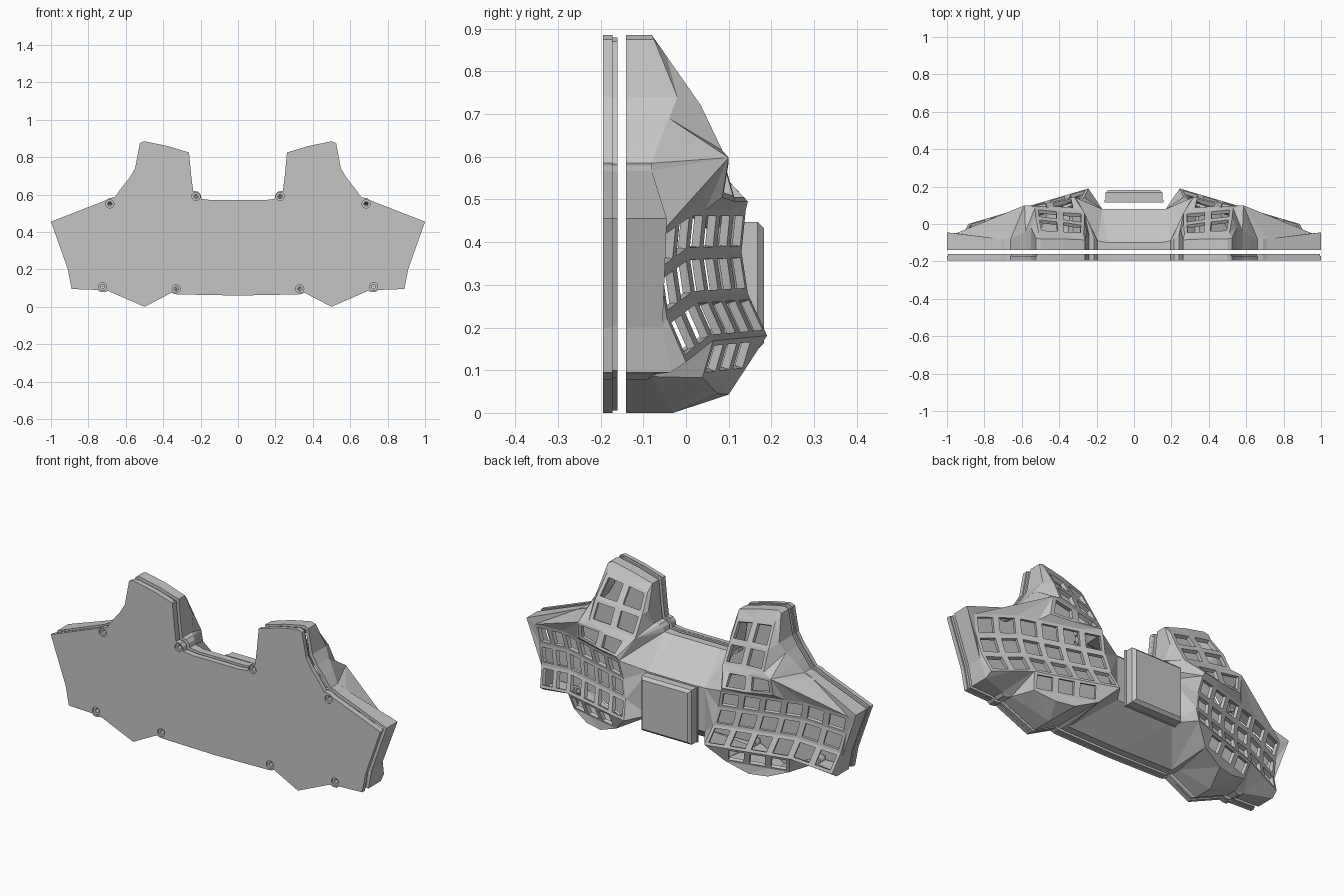
import bpy, bmesh, math
from mathutils import Vector
from mathutils.geometry import delaunay_2d_cdt, intersect_point_tri_2d

if "Cube" in bpy.data.objects:
    bpy.data.objects.remove(bpy.data.objects["Cube"])

grey = bpy.data.materials.new("plain grey")
grey.use_nodes = True
COLOUR = (0.56, 0.56, 0.56, 1)
grey.diffuse_color = COLOUR
grey.node_tree.nodes["Principled BSDF"].inputs["Base Color"].default_value = COLOUR

# Half outline as (x, z, rim height y), from the top middle round to the bottom
OUTLINE = [(0, .57, -.1), (.14, .57, -.1), (.195, .577, -.09), (.2, .6, -.09),
           (.215, .616, -.08), (.24, .62, -.06), (.25, .7, -.03), (.262, .825, -.085),
           (.38, .86, -.08), (.5, .885, -.08), (.525, .875, -.075), (.55, .74, -.02),
           (.58, .69, -.04), (.62, .64, -.06), (.66, .585, -.08), (.69, .58, -.08),
           (.712, .567, -.08), (1, .455, -.045), (.91, .2, -.055), (.89, .095, -.035),
           (.75, .09, -.08), (.735, .078, -.09), (.715, .078, -.09), (.695, .085, -.08),
           (.5, .0, -.03), (.355, .075, -.09), (.34, .068, -.1), (.32, .066, -.1),
           (0, .06, -.1)]
SCREWS = [(.225, .59), (.685, .55), (.725, .108), (.33, .096)]


def finish(bm, name):
    me = bpy.data.meshes.new(name)
    bm.to_mesh(me)
    bm.free()
    me.materials.append(grey)
    ob = bpy.data.objects.new(name, me)
    bpy.context.collection.objects.link(ob)
    return ob


def mirror(ob):
    m = ob.modifiers.new("mirror", "MIRROR")
    m.use_clip = True
    m.merge_threshold = 0.0005


def fill(loops, holes):
    """Triangulate closed loops of (x, z, y) points, leaving the holes open."""
    pts, edges = [], []
    for loop in loops + holes:
        base = len(pts)
        pts += loop
        edges += [(base + i, base + (i + 1) % len(loop)) for i in range(len(loop))]
    verts, _, faces, orig, _, _ = delaunay_2d_cdt(
        [Vector(p[:2]) for p in pts], edges, [], 1, 1e-5)
    bm = bmesh.new()
    vs = [bm.verts.new((v.x, pts[o[0]][2] if o else 0, v.y)) for v, o in zip(verts, orig)]

    def in_hole(c):
        for h in holes:
            for i in range(1, len(h) - 1):
                if intersect_point_tri_2d(c, h[0][:2], h[i][:2], h[i + 1][:2]):
                    return True
        return False

    for f in faces:
        c = sum((verts[i] for i in f), Vector((0, 0))) / len(f)
        if not in_hole(c):
            bm.faces.new([vs[i] for i in f])
    bmesh.ops.delete(bm, geom=[v for v in bm.verts if not v.link_faces], context="VERTS")
    bm.normal_update()
    for f in bm.faces:
        if f.normal.y < 0:
            f.normal_flip()
    return bm


def circle(x, z, r, y, n=16):
    return [(x + r * math.cos(i * math.tau / n), z + r * math.sin(i * math.tau / n), y)
            for i in range(n)]


# Main key field: six splayed columns on a concave slope, the outer pair turned down
DIP = [.01, 0, .015, .06, .035]


def key_point(u, v):
    row = 3.85 if v == 4 else v
    return (.31 + .107 * u - .022 * row,
            .475 - .022 * max(0, u - 4) - row * (.098 + .001 * u),
            .13 - .19 * u / 6 + DIP[v])


cells = []
for v in range(4):
    for u in range(6):
        if v < 3 or 1 <= u <= 3:
            cells.append([key_point(u, v), key_point(u + 1, v),
                          key_point(u + 1, v + 1), key_point(u, v + 1)])

# Thumb field: two by two keys, then a separate turned pair above the main field
thumb = [[(.27, .79, -.055), (.39, .815, -.05), (.51, .835, -.045)],
         [(.265, .685, .0), (.395, .705, .02), (.525, .72, .035)],
         [(.265, .58, .06), (.395, .6, .07), (.53, .615, .085)]]
pair = [[(.305, .565, .08), (.445, .582, .09), (.585, .598, .1)],
        [(.32, .495, .145), (.455, .495, .115), (.59, .505, .085)]]
for grid in (thumb, pair):
    for top, low in zip(grid, grid[1:]):
        for i in range(2):
            cells.append([top[i], top[i + 1], low[i + 1], low[i]])

# Plain faces: ridge from the turned pair to the outer corner, and rounded underside
ridge = [pair[0][2], key_point(6, 0), key_point(5, 0), key_point(4, 0),
         key_point(3, 0), pair[1][2]]
underside = [key_point(u, 4) for u in range(1, 5)] + [(.55, .045, .075), (.45, .043, .1)]


def socket(cell):
    """Square opening inside one key cell."""
    mid = [sum(p[k] for p in cell) / 4 for k in range(3)]
    return [tuple(mid[k] + (p[k] - mid[k]) * .72 for k in range(3)) for p in cell]


# Case shell: skin over the key fields, with walls down to the open front
middle = [(0, .19, .08), (.17, .19, .08), (.17, .43, .08), (0, .43, .08)]
half = OUTLINE + [middle[0], middle[3]]
bm = fill([half, middle, ridge, underside] + cells, [socket(c) for c in cells])
rim = {(round(x, 4), round(z, 4)) for x, z, y in OUTLINE}
wall = [e for e in bm.edges if e.is_boundary
        and all((round(v.co.x, 4), round(v.co.z, 4)) in rim for v in e.verts)
        and not all(v.co.x < 1e-4 for v in e.verts)]
new = bmesh.ops.extrude_edge_only(bm, edges=wall)["geom"]
for v in new:
    if isinstance(v, bmesh.types.BMVert):
        v.co.y = -.14
bmesh.ops.recalc_face_normals(bm, faces=bm.faces)
if sum(f.normal.y * f.calc_area() for f in bm.faces) < 0:
    bmesh.ops.reverse_faces(bm, faces=bm.faces)
shell = finish(bm, "case_shell")
mirror(shell)
s = shell.modifiers.new("thickness", "SOLIDIFY")
s.thickness = .02
s.offset = -1


# Front cover: two drilled layers and an inner lip
def cover(name, y0, y1, hole, inset=0):
    edge = [(x - inset * (1 if x > .3 else 0), .45 + (z - .45) * (1 - inset * 2), y0)
            for x, z, y in OUTLINE]
    bm = fill([edge], [circle(x, z, hole, y0) for x, z in SCREWS])
    body = bmesh.ops.extrude_face_region(bm, geom=bm.faces[:])["geom"]
    for v in body:
        if isinstance(v, bmesh.types.BMVert):
            v.co.y = y1
    bmesh.ops.delete(bm, context="FACES", geom=[
        f for f in bm.faces if all(abs(v.co.x) < 1e-4 for v in f.verts)])
    bmesh.ops.recalc_face_normals(bm, faces=bm.faces)
    mirror(finish(bm, name))


cover("cover_face", -.195, -.185, .022)
cover("cover_back", -.185, -.172, .011)
cover("cover_lip", -.172, -.16, .011, .006)

# Screw bosses inside the shell
bm = bmesh.new()
for x, z in SCREWS:
    rings = [[bm.verts.new((p[0], p[2], p[1])) for p in circle(x, z, r, y)]
             for r, y in ((.024, -.14), (.024, -.1), (.011, -.1), (.011, -.14))]
    for a, b in zip(rings, rings[1:] + rings[:1]):
        for i in range(len(a)):
            j = (i + 1) % len(a)
            bm.faces.new((a[i], a[j], b[j], b[i]))
bmesh.ops.recalc_face_normals(bm, faces=bm.faces)
mirror(finish(bm, "screw_bosses"))


# Display housing floating behind the middle: tray and chamfered lid
def block(name, y0, y1, w, z0, z1, bevel=0):
    bm = bmesh.new()
    bmesh.ops.create_cube(bm, size=1)
    for v in bm.verts:
        v.co = (v.co.x * w, y0 + (v.co.y + .5) * (y1 - y0), z0 + (v.co.z + .5) * (z1 - z0))
    if bevel:
        back = [e for e in bm.edges if all(v.co.y > y1 - .001 for v in e.verts)]
        bmesh.ops.bevel(bm, geom=back, offset=bevel, segments=1, affect="EDGES")
    finish(bm, name)


block("display_tray", .115, .127, .315, .145, .45)
block("display_lid", .127, .183, .305, .148, .447, .015)
